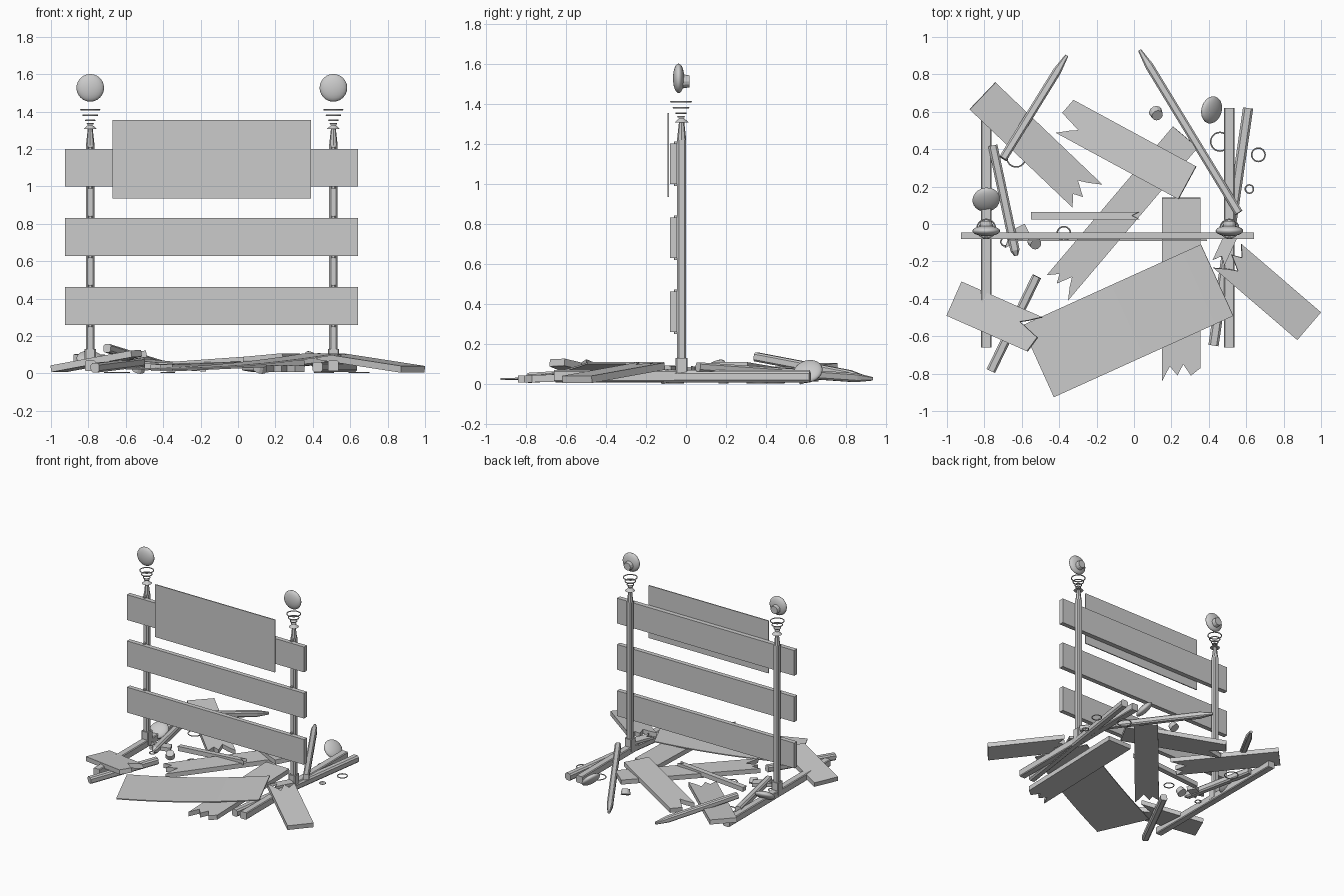
import bpy, bmesh, math
from mathutils import Vector, Matrix

if "Cube" in bpy.data.objects:
    bpy.data.objects.remove(bpy.data.objects["Cube"])


def finish(name, bm, mat=None, smooth=False):
    bmesh.ops.recalc_face_normals(bm, faces=bm.faces)
    if mat:
        bm.transform(mat)
    me = bpy.data.meshes.new(name)
    bm.to_mesh(me)
    bm.free()
    ob = bpy.data.objects.new(name, me)
    bpy.context.collection.objects.link(ob)
    if smooth:
        for p in me.polygons:
            p.use_smooth = True
    return ob


def frame(p0, p1):
    # local x runs from p0 to p1, local z stays as upright as possible
    p0, p1 = Vector(p0), Vector(p1)
    x = (p1 - p0).normalized()
    up = Vector((0, 0, 1)) if abs(x.z) < 0.9 else Vector((0, -1, 0))
    y = up.cross(x).normalized()
    z = x.cross(y)
    m = Matrix((x, y, z)).transposed().to_4x4()
    m.translation = p0
    return m, (p1 - p0).length


def board(name, p0, p1, width, thick, jag=()):
    # flat board; jag = (width fraction, length offset) points of the broken far end
    m, L = frame(p0, p1)
    end = [(L + o, f * width / 2) for f, o in (jag or ((-1, 0), (1, 0)))]
    outline = [(0, width / 2), (0, -width / 2)] + end
    bm = bmesh.new()
    f = bm.faces.new([bm.verts.new((x, y, -thick / 2)) for x, y in outline])
    r = bmesh.ops.extrude_face_region(bm, geom=[f])
    bmesh.ops.translate(bm, vec=(0, 0, thick),
                        verts=[v for v in r['geom'] if isinstance(v, bmesh.types.BMVert)])
    return finish(name, bm, m)


def stick(name, p0, p1, w=0.05, tip=0.0, chamfer=0.2):
    # chamfered square timber, optionally tapering at the far end
    m, L = frame(p0, p1)
    secs = [(0, w / 2)] + ([(L - tip, w / 2), (L, w * 0.2)] if tip else [(L, w / 2)])
    k = 1 - 2 * chamfer
    oct8 = [(1, -k), (1, k), (k, 1), (-k, 1), (-1, k), (-1, -k), (-k, -1), (k, -1)]
    bm = bmesh.new()
    rings = [[bm.verts.new((x, a * h, b * h)) for a, b in oct8] for x, h in secs]
    for a, b in zip(rings, rings[1:]):
        for i in range(8):
            bm.faces.new((a[i], a[(i + 1) % 8], b[(i + 1) % 8], b[i]))
    bm.faces.new(rings[0])
    bm.faces.new(rings[-1])
    return finish(name, bm, m)


def cone(name, loc, r1, r2, d, rot=(0, 0, 0), seg=16):
    bm = bmesh.new()
    bmesh.ops.create_cone(bm, cap_ends=True, segments=seg, radius1=r1, radius2=r2, depth=d)
    ob = finish(name, bm)
    ob.location, ob.rotation_euler = loc, rot
    return ob


def ring(name, loc, r):
    bpy.ops.mesh.primitive_torus_add(location=loc, major_radius=r - 0.004, minor_radius=0.004,
                                     major_segments=24, minor_segments=6)
    bpy.context.object.name = name


def lamp(name, loc, rot=(0, 0, 0), cup=True):
    # lens-shaped lamp facing -y with a small housing behind
    base = Matrix.LocRotScale(Vector(loc), Matrix.Rotation(rot[2], 3, 'Z') @
                              Matrix.Rotation(rot[0], 3, 'X'), None)
    bm = bmesh.new()
    bmesh.ops.create_uvsphere(bm, u_segments=24, v_segments=12, radius=0.074)
    finish(name + "_lens", bm, base @ Matrix.Diagonal((1, 0.38, 1, 1)), True)
    if cup:
        bm = bmesh.new()
        bmesh.ops.create_cone(bm, cap_ends=True, segments=12, radius1=0.036, radius2=0.03, depth=0.04)
        finish(name + "_housing", bm, base @ Matrix.Translation((0, 0.034, -0.015)) @
               Matrix.Rotation(-math.pi / 2, 4, 'X'))


# Two standing posts with feet, springs and lamps
for side, x in (("left", -0.79), ("right", 0.51)):
    stick(side + "_foot", (x, -0.66, 0.04), (x, 0.62, 0.04), 0.056, chamfer=0.1)
    stick(side + "_socket", (x, -0.022, 0.03), (x, -0.022, 0.13), 0.06, chamfer=0.1)
    stick(side + "_post", (x, -0.022, 0.05), (x, -0.022, 1.22), 0.045)
    cone(side + "_post_taper", (x, -0.022, 1.265), 0.023, 0.013, 0.09, seg=8)
    cone(side + "_post_cap", (x, -0.022, 1.317), 0.036, 0.012, 0.022)
    for z, r in ((1.335, 0.02), (1.353, 0.028), (1.38, 0.042), (1.41, 0.054)):
        ring(side + "_spring_ring", (x, -0.025, z), r)
    lamp(side + "_lamp", (x, -0.037, 1.527))
    for z in (0.36, 0.73, 1.1):
        stick(side + "_bracket", (x, -0.05, z - 0.112), (x, -0.05, z + 0.112), 0.022)

# Three rails and the sign panel
for i, z in enumerate((0.36, 0.73, 1.1)):
    bpy.ops.mesh.primitive_cube_add(size=1, location=(-0.1425, -0.063, z))
    rail = bpy.context.object
    rail.name = f"rail_{i + 1}"
    rail.scale = (1.567, 0.036, 0.202)
bpy.ops.mesh.primitive_cube_add(size=1, location=(-0.14, -0.088, 1.145))
bpy.context.object.name = "sign_panel"
bpy.context.object.scale = (1.06, 0.008, 0.42)

# Broken boards lying around
fork = ((-1, 0.0), (-0.45, -0.05), (-0.2, 0.0), (0.25, -0.08), (0.55, -0.03), (1, 0.03))
notch = ((-1, 0.0), (-0.1, 0.02), (0.3, -0.1), (0.55, -0.06), (1, 0.0))
teeth = ((-1, 0.05), (-0.6, -0.03), (-0.2, 0.02), (0.1, -0.04), (0.5, 0.02), (1, -0.02))
boards = [
    ((-0.81, 0.685, 0.085), (-0.26, 0.16, 0.03), 0.2, fork),
    ((0.285, 0.22, 0.09), (-0.37, 0.575, 0.03), 0.2, notch),
    ((0.275, 0.465, 0.06), (-0.40, -0.33, 0.03), 0.175, fork),
    ((0.253, 0.14, 0.05), (0.253, -0.79, 0.025), 0.205, teeth),
    ((-0.96, -0.40, 0.025), (-0.53, -0.59, 0.105), 0.2, notch),
    ((0.935, -0.545, 0.022), (0.51, -0.18, 0.088), 0.195, fork),
]
for i, (a, b, w, jag) in enumerate(boards):
    board(f"broken_board_{i + 1}", a, b, w, 0.036, jag)

# Broken timbers
timbers = [
    ((-0.70, 0.35, 0.135), (-0.36, 0.90, 0.03), 0.045, 0.1),
    ((0.56, 0.06, 0.085), (0.03, 0.93, 0.025), 0.045, 0.1),
    ((-0.52, -0.28, 0.06), (-0.765, -0.785, 0.03), 0.05, 0),
    ((-0.755, 0.42, 0.06), (-0.63, -0.17, 0.06), 0.05, 0.03),
    ((0.425, -0.65, 0.035), (0.61, 0.62, 0.035), 0.055, 0),
]
for i, (a, b, w, tip) in enumerate(timbers):
    stick(f"broken_timber_{i + 1}", a, b, w, tip)
sliver = ((-1, 0.02), (0, -0.02), (1, 0.02))
board("broken_strip", (-0.55, 0.045, 0.03), (0.01, 0.045, 0.07), 0.04, 0.036, sliver)
board("splinter_left", (-0.57, -0.03, 0.05), (-0.69, -0.09, 0.06), 0.07, 0.03, sliver)
board("splinter_right", (0.52, -0.06, 0.08), (0.46, -0.19, 0.085), 0.07, 0.02, sliver)

# Fallen, curled sign panel
m, L = frame((-0.515, -0.735, 0), (0.445, -0.30, 0))
bm = bmesh.new()
rows = []
for i in range(11):
    t = i / 10
    z = 0.02 + 0.08 * t - 0.08 * t * (1 - t)
    rows.append([bm.verts.new((t * L, s * 0.21, z)) for s in (-1, 1)])
for a, b in zip(rows, rows[1:]):
    bm.faces.new((a[0], b[0], b[1], a[1]))
fallen = finish("fallen_sign_panel", bm, m)
solid = fallen.modifiers.new("thickness", 'SOLIDIFY')
solid.thickness = 0.008

# Fallen lamps, housings and spring rings
lamp("fallen_lamp_left", (-0.79, 0.13, 0.075), (-1.0, 0, 0.2), False)
lamp("fallen_lamp_right", (0.415, 0.61, 0.062), (-0.75, 0, 1.3), False)
for x, y in ((0.12, 0.59), (-0.53, -0.1)):
    cone("fallen_housing", (x, y, 0.034), 0.036, 0.03, 0.04, (0.5, 0.3, 0), 12)
for x, y, r in ((0.46, 0.44, 0.054), (0.665, 0.37, 0.04), (0.617, 0.187, 0.026),
                (-0.63, 0.355, 0.054), (-0.375, -0.05, 0.04), (-0.69, -0.095, 0.026)):
    ring("fallen_ring", (x, y, 0.005), r)
